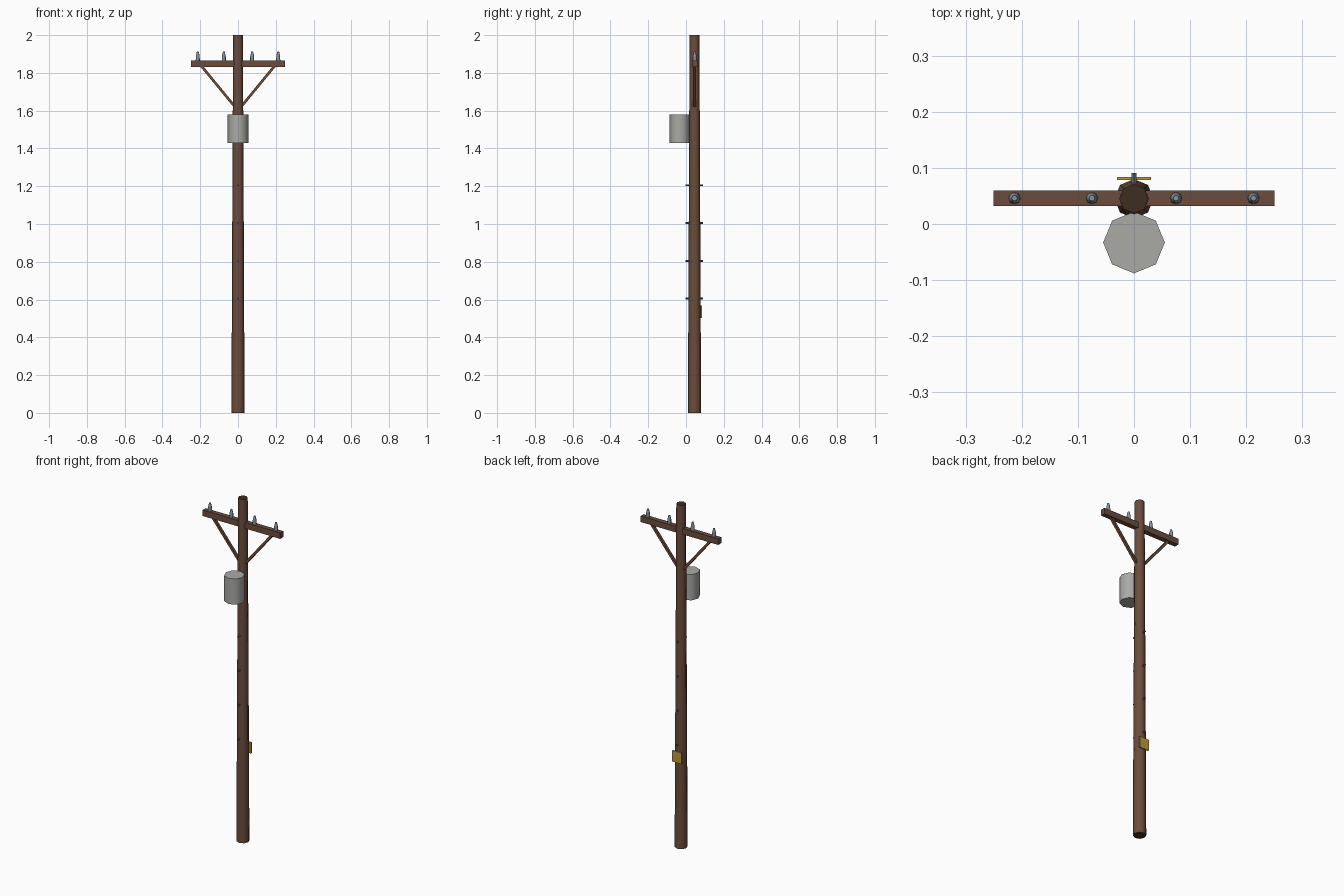
import bpy, math
from mathutils import Vector

if "Cube" in bpy.data.objects:
    bpy.data.objects.remove(bpy.data.objects["Cube"])

PY = 0.045  # y position of the pole axis


def mat(name, rgb):
    m = bpy.data.materials.new(name)
    m.diffuse_color = (*rgb, 1)
    m.use_nodes = True
    m.node_tree.nodes["Principled BSDF"].inputs["Base Color"].default_value = m.diffuse_color
    return m


WOOD = mat("brown wood", (0.15, 0.073, 0.045))
END = mat("dark end grain", (0.05, 0.027, 0.015))
GREY = mat("light grey metal", (0.40, 0.40, 0.38))
GLASS = mat("blue grey ceramic", (0.24, 0.29, 0.33))
STEEL = mat("dark steel", (0.13, 0.14, 0.15))
YELLOW = mat("yellow plate", (0.50, 0.32, 0.04))


def rod(name, a, b, r1, r2, sides, m, smooth=True):
    """Tapered prism from a to b with a vertex on the local x axis."""
    a, b = Vector(a), Vector(b)
    d = b - a
    bpy.ops.mesh.primitive_cone_add(vertices=sides, radius1=r1, radius2=r2,
                                    depth=d.length, location=(a + b) / 2)
    o = bpy.context.object
    o.rotation_euler = d.to_track_quat('Z', 'Y').to_euler()
    o.name = name
    o.data.materials.append(m)
    if smooth:
        bpy.ops.object.shade_smooth_by_angle(angle=math.radians(50))
    return o


def box(name, loc, size, m, rot_y=0):
    bpy.ops.mesh.primitive_cube_add(size=1, location=loc, rotation=(0, rot_y, 0))
    o = bpy.context.object
    o.name = name
    o.scale = size
    o.data.materials.append(m)
    return o


# Pole with dark ends
pole = rod("pole", (0, PY, 0), (0, PY, 2), 0.035, 0.026, 8, WOOD)
pole.data.materials.append(END)
for p in pole.data.polygons:
    if abs(p.normal.z) > 0.9:
        p.material_index = 1

# Crossarm
box("crossarm", (0, PY + 0.001, 1.848), (0.5, 0.028, 0.035), WOOD)

# Insulators: wide skirt and narrower head
for x in (-0.213, -0.075, 0.075, 0.213):
    rod("insulator_skirt", (x, PY + 0.001, 1.863), (x, PY + 0.001, 1.89), 0.011, 0.010, 8, GLASS)
    rod("insulator_head", (x, PY + 0.001, 1.89), (x, PY + 0.001, 1.912), 0.010, 0.005, 8, GLASS)

# Diagonal braces
for s in (-1, 1):
    a, b = Vector((s * 0.02, PY, 1.625)), Vector((s * 0.195, PY, 1.838))
    d = b - a
    box("brace", (a + b) / 2, (0.014, 0.014, d.length), WOOD, math.atan2(d.x, d.z))

# Transformer can
rod("transformer", (0, -0.033, 1.43), (0, -0.033, 1.58), 0.055, 0.055, 8, GREY)

# Climbing pegs through the pole
for z in (0.605, 0.805, 1.005, 1.205):
    rod("climbing_peg", (0, -0.002, z), (0, 0.091, z), 0.005, 0.005, 6, STEEL)

# Warning plate on the back
box("warning_plate", (0, 0.081, 0.535), (0.06, 0.006, 0.065), YELLOW)
